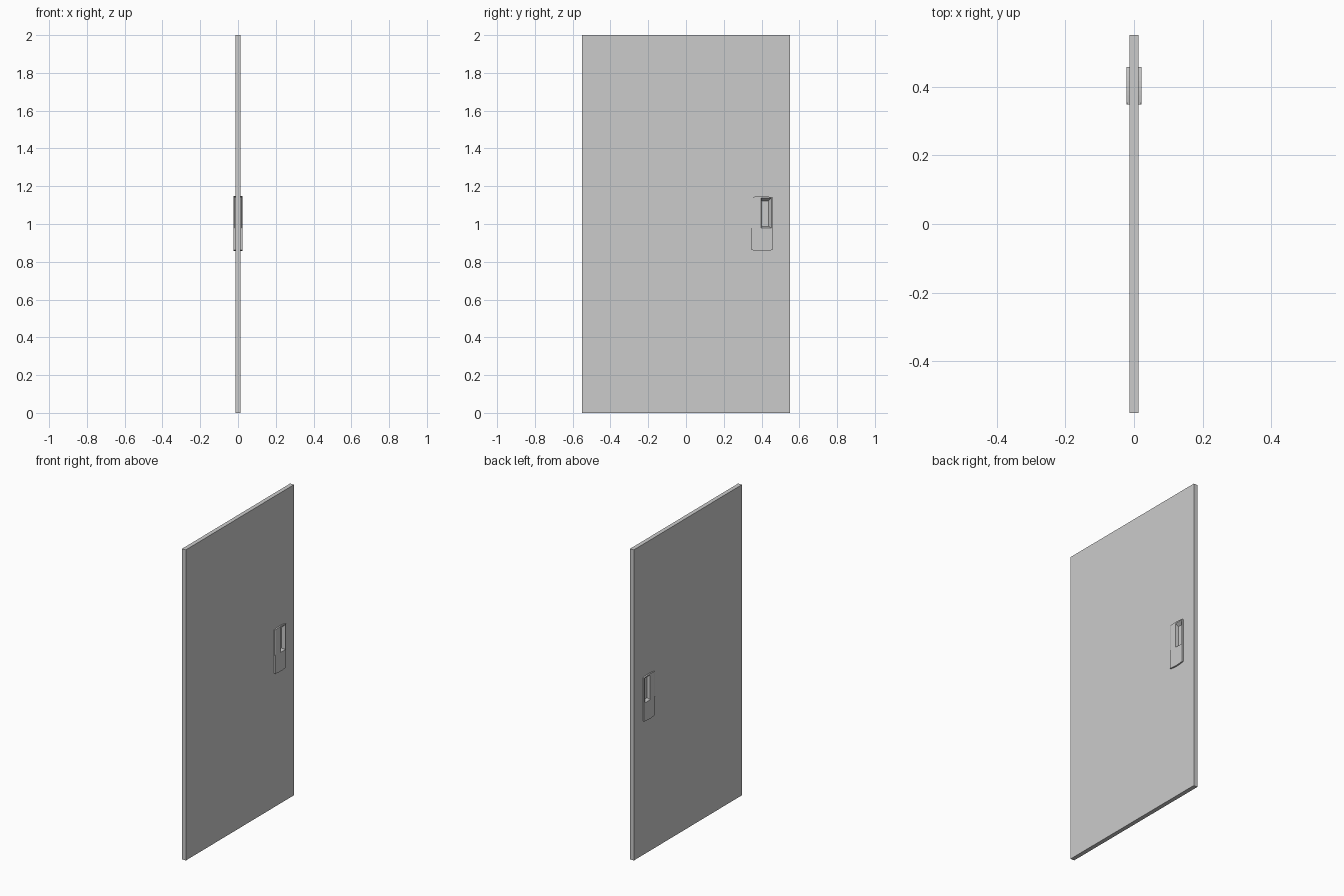
import bpy, bmesh, math

if "Cube" in bpy.data.objects:
    bpy.data.objects.remove(bpy.data.objects["Cube"])


def solid(name, loops):
    """Bridge two matching point loops into a closed solid."""
    bm = bmesh.new()
    a, b = [[bm.verts.new(p) for p in loop] for loop in loops]
    n = len(a)
    bm.faces.new(a)
    bm.faces.new(b)
    for i in range(n):
        j = (i + 1) % n
        bm.faces.new((a[i], a[j], b[j], b[i]))
    bmesh.ops.recalc_face_normals(bm, faces=bm.faces[:])
    me = bpy.data.meshes.new(name)
    bm.to_mesh(me)
    bm.free()
    ob = bpy.data.objects.new(name, me)
    bpy.context.collection.objects.link(ob)
    return ob


def rect(x, y0, y1, z0, z1):
    return [(x, y0, z0), (x, y1, z0), (x, y1, z1), (x, y0, z1)]


def cut(ob, cutter):
    mod = ob.modifiers.new("cut", 'BOOLEAN')
    mod.operation = 'DIFFERENCE'
    mod.solver = 'EXACT'
    mod.object = cutter
    bpy.context.view_layer.objects.active = ob
    bpy.ops.object.modifier_apply(modifier=mod.name)


# Door slab
H = 0.0135
door = solid("door_panel", [rect(-H, -0.55, 0.55, 0, 2), rect(H, -0.55, 0.55, 0, 2)])

# Plate outline with gently bowed top and bottom
Y0, Y1, N = 0.347, 0.457, 8
ts = [i / N for i in range(N + 1)]
bow = lambda t: 0.005 * math.sin(math.pi * t)
outline = [(Y0 + (Y1 - Y0) * t, 0.862 - bow(t)) for t in ts]
outline += [(Y0 + (Y1 - Y0) * t, 1.142 + bow(t)) for t in reversed(ts)]

for side, label in ((1, "right"), (-1, "left")):
    X = 0.0225 * side
    plate = solid(f"handle_plate_{label}",
                  [[(x, y, z) for y, z in outline] for x in (0.012 * side, X)])
    # Tapered finger recess reaching into the door
    recess = solid("recess_cutter", [rect(0.003 * side, 0.400, 0.437, 0.988, 1.122),
                                     rect(X * 1.02, 0.398, 0.452, 0.979, 1.138)])
    # Chamfer along the upper inner edge
    wedge = [(X * 1.1, Y0 - 0.004), (X * 1.1, Y0 + 0.0145), (X - 0.006 * side, Y0 - 0.004)]
    chamfer = solid("chamfer_cutter", [[(x, y, z) for x, y in wedge] for z in (0.98, 1.2)])
    cut(plate, recess)
    cut(plate, chamfer)
    cut(door, recess)
    bpy.data.objects.remove(recess)
    bpy.data.objects.remove(chamfer)
